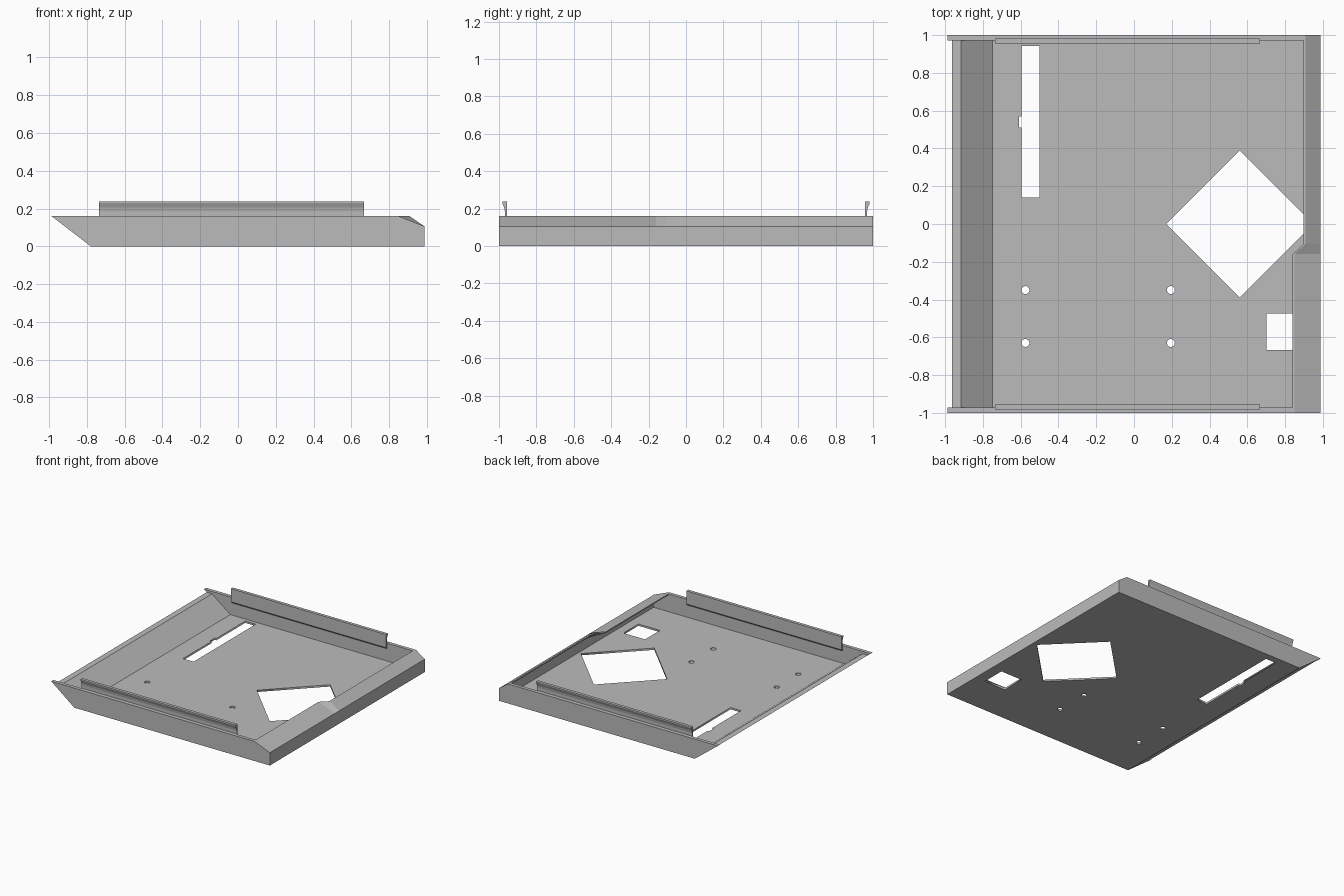
import bpy, bmesh, math
from mathutils import Vector

cube = bpy.data.objects.get("Cube")
if cube:
    bpy.data.objects.remove(cube, do_unlink=True)

grey = bpy.data.materials.new("plain_grey")
grey.use_nodes = True
colour = (0.5, 0.5, 0.5, 1)
grey.diffuse_color = colour
grey.node_tree.nodes["Principled BSDF"].inputs["Base Color"].default_value = colour

END = 0.988      # outer x of the tray
INNER = 0.972    # inner y of the side walls
RIM = 0.16       # height of the side walls
FLOOR = 0.015    # floor thickness
EDGE = 0.105     # height of the upright end wall


def add_object(name, mesh):
    obj = bpy.data.objects.new(name, mesh)
    bpy.context.collection.objects.link(obj)
    mesh.materials.clear()
    mesh.materials.append(grey)
    return obj


def loft(name, sections):
    """Join closed sections of equal point count, and cap both ends."""
    bm = bmesh.new()
    rings = [[bm.verts.new(p) for p in s] for s in sections]
    n = len(rings[0])
    for a, b in zip(rings, rings[1:]):
        for i in range(n):
            j = (i + 1) % n
            bm.faces.new((a[i], a[j], b[j], b[i]))
    bm.faces.new(rings[0])
    bm.faces.new(rings[-1])
    bmesh.ops.recalc_face_normals(bm, faces=bm.faces)
    mesh = bpy.data.meshes.new(name)
    bm.to_mesh(mesh)
    bm.free()
    return add_object(name, mesh)


def along_y(name, profile, y0, y1):
    return loft(name, [[(x, y, z) for x, z in profile] for y in (y0, y1)])


def along_x(name, profile, x0, x1):
    return loft(name, [[(x, y, z) for y, z in profile] for x in (x0, x1)])


def rectangle(x0, x1, y0, y1):
    return [(x0, y0), (x1, y0), (x1, y1), (x0, y1)]


def circle(cx, cy, r, n=24):
    return [(cx + r * math.cos(math.tau * i / n),
             cy + r * math.sin(math.tau * i / n)) for i in range(n)]


# Floor plate: filled outline with openings
outlines = [
    rectangle(-0.75, END - 0.005, -INNER, INNER),
    circle(0.56, 0, 0.39, 4),
    rectangle(0.703, 0.898, -0.668, -0.475),
    [(-0.595, 0.14), (-0.5, 0.14), (-0.5, 0.943), (-0.595, 0.943),
     (-0.595, 0.57), (-0.61, 0.57), (-0.61, 0.51), (-0.595, 0.51)],
]
outlines += [circle(x, y, 0.021) for x in (-0.575, 0.195) for y in (-0.35, -0.63)]
curve = bpy.data.curves.new("floor_outline", "CURVE")
curve.dimensions = "2D"
curve.fill_mode = "BOTH"
curve.extrude = FLOOR / 2
for points in outlines:
    spline = curve.splines.new("POLY")
    spline.points.add(len(points) - 1)
    for target, (x, y) in zip(spline.points, points):
        target.co = (x, y, 0, 1)
    spline.use_cyclic_u = True
outline = bpy.data.objects.new("floor_outline", curve)
bpy.context.collection.objects.link(outline)
bpy.context.view_layer.update()
graph = bpy.context.evaluated_depsgraph_get()
floor_mesh = bpy.data.meshes.new_from_object(outline.evaluated_get(graph))
bpy.data.objects.remove(outline, do_unlink=True)
for v in floor_mesh.vertices:
    v.co.z += FLOOR / 2
add_object("floor", floor_mesh)

# Side walls, each following the end slope on its side
for name, side, lip_x in (("front_wall", -1, 0.85), ("back_wall", 1, 0.908)):
    profile = [(-END, RIM), (-0.78, 0), (END, 0), (END, EDGE), (lip_x, RIM)]
    along_y(name, profile, side * INNER, side)

# Leaning wall at the open end, a little lower than the sides
along_y("leaning_wall", [(-0.78, 0), (-0.75, 0), (-0.75, FLOOR),
                         (-0.915, 0.141), (-0.963, 0.141)], -INNER, INNER)

# Upright wall at the other end
along_y("end_wall", [(END - 0.015, 0), (END, 0), (END, EDGE),
                     (END - 0.015, EDGE)], -INNER, INNER)

# Thin sloping lip over the end wall, wider toward the front
sections = []
for y, x in ((-INNER, 0.84), (-0.16, 0.84), (-0.105, 0.898), (INNER, 0.898)):
    profile = [(END, EDGE), (x + 0.01, RIM), (x, RIM),
               (x, RIM - 0.01), (END - 0.015, EDGE - 0.01)]
    sections.append([(px, y, pz) for px, pz in profile])
loft("end_lip", sections)

# Rails clipped on the inner faces of the side walls, with a hooked top
hook = [(0.972, 0.115), (0.957, 0.13), (0.957, 0.237), (0.982, 0.237),
        (0.982, 0.228), (0.972, 0.205), (0.968, 0.185), (0.968, RIM),
        (0.972, RIM)]
for name, side in (("front_rail", -1), ("back_rail", 1)):
    along_x(name, [(side * y, z) for y, z in hook], -0.735, 0.667)
